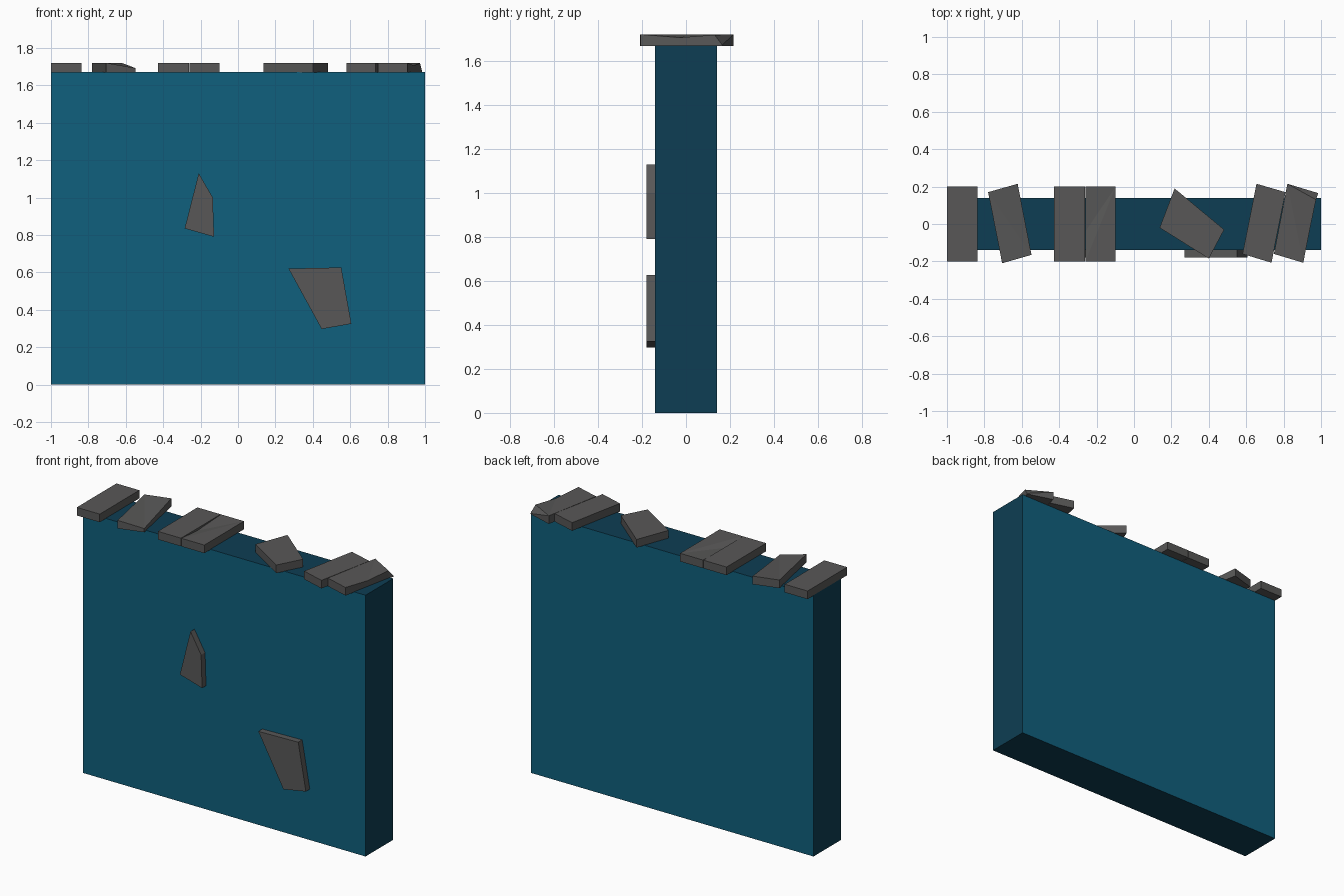
import bpy, bmesh

if "Cube" in bpy.data.objects:
    bpy.data.objects.remove(bpy.data.objects["Cube"])


def material(name, rgb):
    m = bpy.data.materials.new(name)
    m.diffuse_color = (*rgb, 1)
    m.use_nodes = True
    m.node_tree.nodes["Principled BSDF"].inputs["Base Color"].default_value = m.diffuse_color
    return m


TEAL = material("teal", (0.005, 0.115, 0.205))
DARK = material("dark teal", (0.0043, 0.048, 0.087))
GREY = material("stone grey", (0.098, 0.097, 0.096))


def finish(bm, name, mats):
    bmesh.ops.recalc_face_normals(bm, faces=bm.faces)
    me = bpy.data.meshes.new(name)
    bm.to_mesh(me)
    bm.free()
    for m in mats:
        me.materials.append(m)
    ob = bpy.data.objects.new(name, me)
    bpy.context.collection.objects.link(ob)
    return ob


def slab(name, base, top):
    """Solid between two matching outlines; the top is fanned from its first point."""
    bm = bmesh.new()
    lo = [bm.verts.new(p) for p in base]
    hi = [bm.verts.new(p) for p in top]
    n = len(lo)
    bm.faces.new(lo)
    for i in range(n):
        j = (i + 1) % n
        bm.faces.new((lo[i], lo[j], hi[j], hi[i]))
    for i in range(1, n - 1):
        bm.faces.new((hi[0], hi[i], hi[i + 1]))
    finish(bm, name, [GREY])


# Wall: lighter front and back, darker ends, top and bottom
bm = bmesh.new()
bmesh.ops.create_cube(bm, size=1)
for v in bm.verts:
    v.co = (v.co.x * 2, v.co.y * 0.28, (v.co.z + 0.5) * 1.67)
for f in bm.faces:
    f.normal_update()
    f.material_index = 0 if abs(f.normal.y) > 0.5 else 1
finish(bm, "wall", [TEAL, DARK])

# Coping stones: outline corners, with top height where a corner is chipped
Z0, Z1 = 1.668, 1.72
stones = [
    [(-1, .2), (-1, -.2), (-.838, -.2), (-.838, .2)],
    [(-.78, .17), (-.705, -.21), (-.548, -.165, 1.692), (-.622, .215)],
    [(-.427, .2), (-.427, -.2), (-.263, -.2), (-.263, .2)],
    [(-.098, .2), (-.26, .2), (-.26, -.04, 1.708), (-.26, -.2), (-.098, -.2)],
    [(.217, .19), (.137, -.02), (.4, -.185), (.482, -.03)],
    [(.655, .215), (.58, -.16), (.735, -.207), (.81, .17)],
    [(.82, .215), (.748, -.16), (.905, -.207), (.94, -.03, 1.706),
     (.973, .13, 1.718), (.985, .165, 1.672)],
]
for i, pts in enumerate(stones, 1):
    slab(f"coping_stone_{i}",
         [(p[0], p[1], Z0) for p in pts],
         [(p[0], p[1], p[2] if len(p) > 2 else Z1) for p in pts])

# Exposed stones set on the front face
patches = [
    [(-.21, 1.13), (-.135, 1.0), (-.128, .79), (-.285, .835)],
    [(.27, .62), (.552, .626), (.606, .325), (.447, .297)],
]
for i, pts in enumerate(patches, 1):
    slab(f"wall_stone_{i}",
         [(x, -.138, z) for x, z in pts],
         [(x, -.18, z) for x, z in pts])
